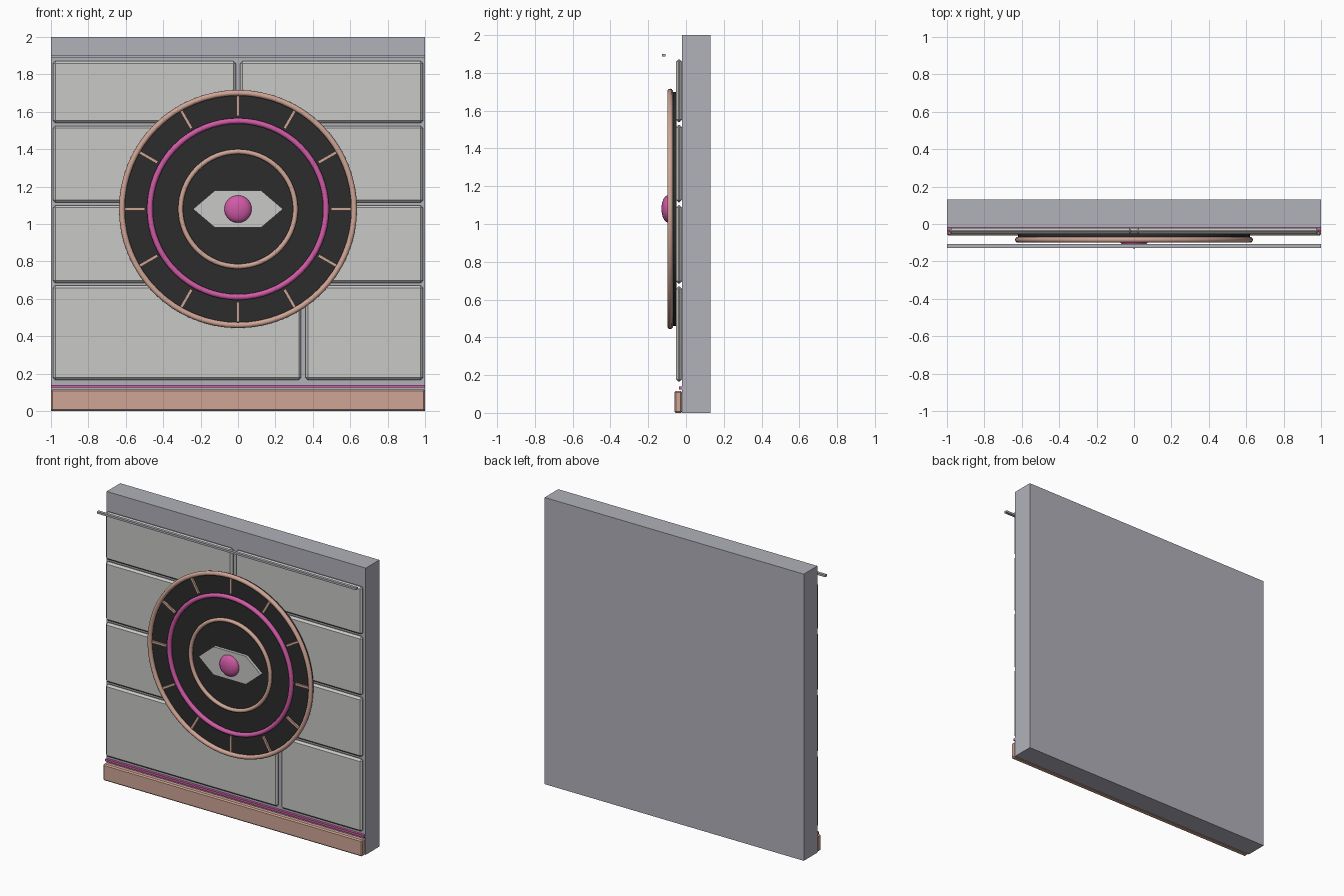
import bpy, bmesh, math
from mathutils import Matrix

if "Cube" in bpy.data.objects:
    bpy.data.objects.remove(bpy.data.objects["Cube"])


def material(name, rgb):
    m = bpy.data.materials.new(name)
    lin = [((c / 255 + 0.055) / 1.055) ** 2.4 for c in rgb]
    m.diffuse_color = (*lin, 1)
    m.use_nodes = True
    m.node_tree.nodes["Principled BSDF"].inputs["Base Color"].default_value = m.diffuse_color
    return m


WALL = material("wall_grey", (177, 177, 186))
PANEL = material("panel_grey", (200, 200, 198))
COPPER = material("copper", (207, 165, 149))
PINK = material("pink", (208, 90, 165))
DARK = material("dark_face", (44, 44, 44))
CZ = 1.08  # height of the dial centre


def finish(name, bm, mat, smooth=False):
    bmesh.ops.recalc_face_normals(bm, faces=bm.faces)
    me = bpy.data.meshes.new(name)
    bm.to_mesh(me)
    bm.free()
    me.materials.append(mat)
    for p in me.polygons:
        p.use_smooth = smooth
    ob = bpy.data.objects.new(name, me)
    bpy.context.collection.objects.link(ob)
    return ob


def box(name, x, y, z, mat, bevel=0, rot=0):
    """Box between (min, max) ranges, optionally chamfered and turned about the dial."""
    bm = bmesh.new()
    bmesh.ops.create_cube(bm, size=1)
    for v in bm.verts:
        for i, (a, b) in enumerate((x, y, z)):
            v.co[i] = (a + b) / 2 + v.co[i] * (b - a)
    if bevel:
        bmesh.ops.bevel(bm, geom=bm.edges[:], offset=bevel, segments=1,
                        affect='EDGES', profile=0.5)
    if rot:
        bmesh.ops.rotate(bm, verts=bm.verts, cent=(0, 0, CZ),
                         matrix=Matrix.Rotation(rot, 3, 'Y'))
    return finish(name, bm, mat)


def ring(name, major, minor, mat, y=-0.084, n=64, k=10):
    bm = bmesh.new()
    rows = []
    for i in range(n):
        a = 2 * math.pi * i / n
        row = []
        for j in range(k):
            b = 2 * math.pi * j / k
            r = major + minor * math.cos(b)
            row.append(bm.verts.new((r * math.cos(a), y + minor * math.sin(b),
                                     CZ + r * math.sin(a))))
        rows.append(row)
    for i in range(n):
        for j in range(k):
            p, q = rows[i], rows[(i + 1) % n]
            bm.faces.new((p[j], q[j], q[(j + 1) % k], p[(j + 1) % k]))
    return finish(name, bm, mat, True)


def plate(name, points, y0, y1, mat):
    """Flat outline in x/z extruded from y0 to y1."""
    bm = bmesh.new()
    f = bm.faces.new([bm.verts.new((px, y0, CZ + pz)) for px, pz in points])
    ext = bmesh.ops.extrude_face_region(bm, geom=[f])
    for v in ext["geom"]:
        if isinstance(v, bmesh.types.BMVert):
            v.co.y = y1
    return finish(name, bm, mat)


# Backing wall
box("wall", (-1, 1), (-0.02, 0.13), (0, 2), WALL)

# Chamfered wall panels: z range and seam position of each row
rows = [(0.165, 0.67, 0.35), (0.685, 1.10, -0.2), (1.115, 1.525, 0.2), (1.54, 1.872, 0.0)]
for i, (z0, z1, seam) in enumerate(rows):
    for side, xr in (("left", (-0.99, seam - 0.012)), ("right", (seam + 0.012, 0.99))):
        box(f"panel_{i + 1}_{side}", xr, (-0.053, -0.021), (z0, z1), PANEL, 0.013)

# Skirting, pink strip and upper rail
box("skirting", (-1, 1), (-0.062, -0.02), (0, 0.115), COPPER, 0.008)
box("pink_strip", (-1, 1), (-0.037, -0.02), (0.125, 0.14), PINK)
box("upper_rail", (-1, 1), (-0.128, -0.108), (1.887, 1.901), WALL)

# Dial disc and rings
N = 64
plate("dial_disc", [(0.62 * math.cos(2 * math.pi * i / N), 0.62 * math.sin(2 * math.pi * i / N))
                    for i in range(N)], -0.05, -0.072, DARK)
ring("outer_ring", 0.621, 0.0155, COPPER)
ring("pink_ring", 0.471, 0.0155, PINK)
ring("inner_ring", 0.307, 0.0135, COPPER)

# Hour ticks
for i in range(12):
    box(f"tick_{i + 1}", (0.497, 0.605), (-0.084, -0.07), (CZ - 0.008, CZ + 0.008),
        COPPER, 0, i * math.pi / 6)

# Eye plate and pupil
plate("eye_plate", [(-0.24, 0), (-0.125, -0.098), (0.125, -0.098), (0.24, 0),
                    (0.125, 0.098), (-0.125, 0.098)], -0.07, -0.092, PANEL)
bm = bmesh.new()
bmesh.ops.create_uvsphere(bm, u_segments=24, v_segments=16, radius=1)
bmesh.ops.scale(bm, vec=(0.073, 0.037, 0.073), verts=bm.verts)
bmesh.ops.translate(bm, vec=(0, -0.093, CZ), verts=bm.verts)
finish("pupil", bm, PINK, True)
